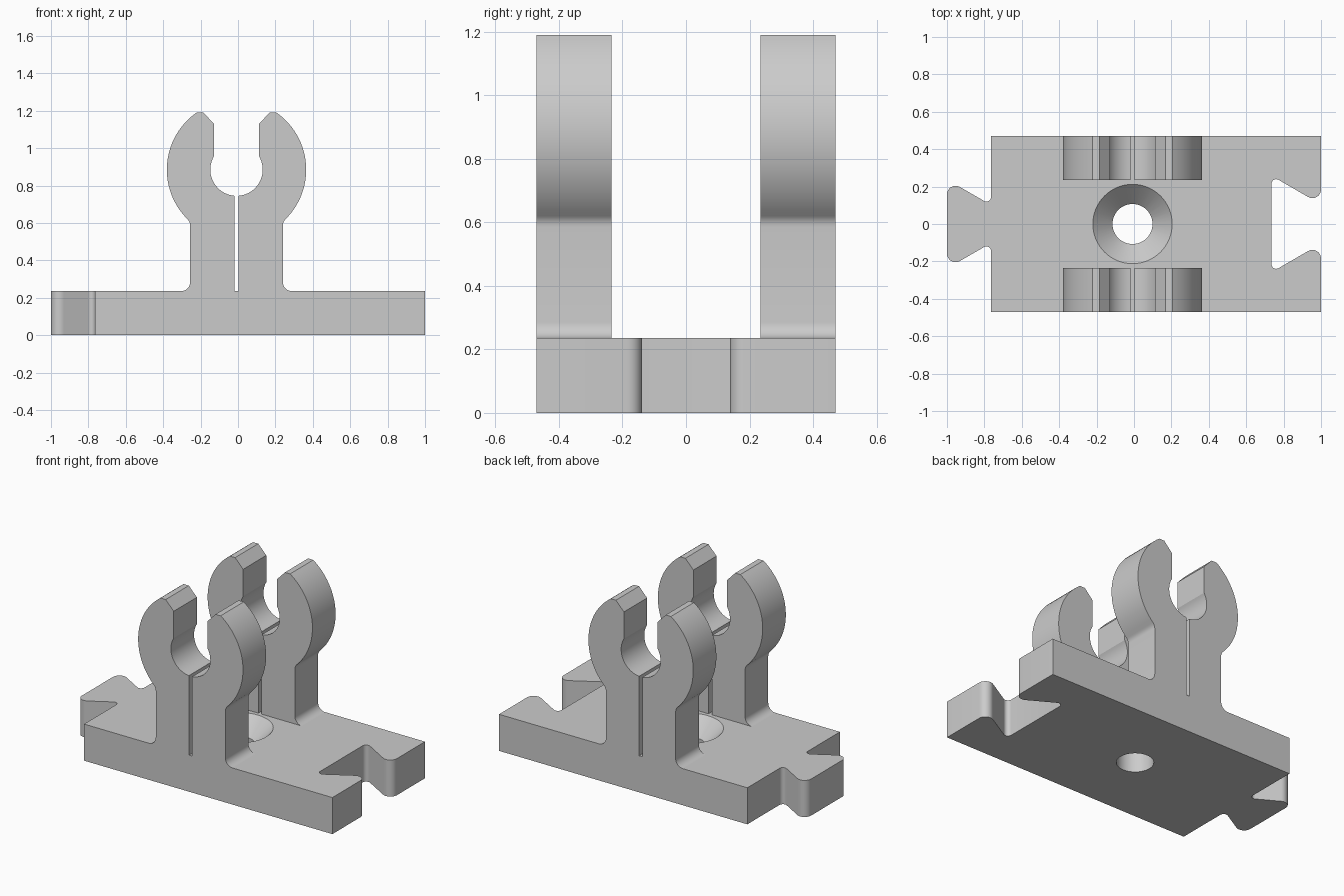
import bpy
import bmesh
from math import sin, cos, tan, radians, degrees, asin, acos, atan2, sqrt
from mathutils import Vector, Matrix

cube = bpy.data.objects.get("Cube")
if cube:
    bpy.data.objects.remove(cube, do_unlink=True)

grey = bpy.data.materials.new("plain grey")
grey.use_nodes = True
grey.diffuse_color = (0.6, 0.6, 0.6, 1)
grey.node_tree.nodes["Principled BSDF"].inputs["Base Color"].default_value = (0.6, 0.6, 0.6, 1)

BASE_H = 0.235      # thickness of the base
HALF_W = 0.47       # half depth of the base
CX = -0.008         # centre of the clips and screw hole


def arc(cx, cy, r, start, end, steps):
    angles = [radians(start + (end - start) * i / steps) for i in range(steps + 1)]
    return [(cx + r * cos(a), cy + r * sin(a)) for a in angles]


def rounded(corners, steps=8):
    """Polygon from (x, y, radius) corners, each filleted by its radius."""
    out = []
    for i, (x, y, r) in enumerate(corners):
        p = Vector((x, y))
        if r == 0:
            out.append((x, y))
            continue
        a = (Vector(corners[i - 1][:2]) - p).normalized()
        b = (Vector(corners[(i + 1) % len(corners)][:2]) - p).normalized()
        half = a.angle(b) / 2
        centre = p + (a + b).normalized() * (r / sin(half))
        va = p + a * (r / tan(half)) - centre
        vb = p + b * (r / tan(half)) - centre
        sweep = va.angle_signed(vb)   # clockwise positive
        for k in range(steps + 1):
            out.append(tuple(centre + Matrix.Rotation(-sweep * k / steps, 2) @ va))
    return out


def extrude(name, points, place, direction):
    """Solid from a 2D outline, put in space by place() and swept along direction."""
    bm = bmesh.new()
    face = bm.faces.new([bm.verts.new(place(u, v)) for u, v in points])
    swept = bmesh.ops.extrude_face_region(bm, geom=[face], use_keep_orig=True)
    moved = [g for g in swept["geom"] if isinstance(g, bmesh.types.BMVert)]
    bmesh.ops.translate(bm, verts=moved, vec=direction)
    bmesh.ops.recalc_face_normals(bm, faces=bm.faces)
    mesh = bpy.data.meshes.new(name)
    bm.to_mesh(mesh)
    bm.free()
    mesh.materials.append(grey)
    obj = bpy.data.objects.new(name, mesh)
    bpy.context.collection.objects.link(obj)
    return obj


def activate(obj):
    bpy.ops.object.select_all(action='DESELECT')
    obj.select_set(True)
    bpy.context.view_layer.objects.active = obj


def smooth(obj):
    activate(obj)
    bpy.ops.object.shade_smooth_by_angle(angle=radians(25))


# Base outline: dovetail tongue on one end, matching socket on the other
back_half = [
    (1.0, 0.1045, 0.046), (1.0, HALF_W, 0), (-0.765, HALF_W, 0),
    (-0.765, 0.102, 0.024), (-1.0, 0.238, 0.046),
]
socket = (0.735, 0.258, 0.025)
half = [socket] + back_half
outline = half + [(x, -y, r) for x, y, r in reversed(half)]
base = extrude("base", rounded(outline), lambda u, v: (u, v, 0), (0, 0, BASE_H))

# Countersunk screw hole through the base
R_HOLE, R_HEAD = 0.107, 0.212
margin = 0.03
bpy.ops.mesh.primitive_cylinder_add(vertices=64, radius=R_HOLE, depth=0.4,
                                    location=(CX, 0, 0))
hole_cutter = bpy.context.object
hole_cutter.name = "hole_cutter"
depth = R_HEAD - R_HOLE + 2 * margin
bpy.ops.mesh.primitive_cone_add(vertices=64, radius1=R_HOLE - margin, radius2=R_HEAD + margin,
                                depth=depth, location=(CX, 0, BASE_H + margin - depth / 2))
sink_cutter = bpy.context.object
sink_cutter.name = "countersink_cutter"
for cutter in (hole_cutter, sink_cutter):
    cutter.hide_render = True
    cutter.data.materials.append(grey)
    mod = base.modifiers.new("cut", 'BOOLEAN')
    mod.operation = 'DIFFERENCE'
    mod.solver = 'EXACT'
    mod.object = cutter
    activate(base)
    bpy.ops.object.modifier_apply(modifier=mod.name)
    bpy.data.objects.remove(cutter, do_unlink=True)
smooth(base)

# Clip arm outline: stem with filleted foot and neck, round jaw, chamfered tip
ZC, R_OUT, R_IN = 0.885, 0.3725, 0.14
STEM, SLOT, MOUTH, FILLET = 0.2475, 0.0118, 0.12, 0.05
TOP = 1.19
fx = STEM + FILLET
neck_drop = sqrt((R_OUT + FILLET) ** 2 - fx ** 2)
neck_angle = degrees(atan2(neck_drop, fx))
arm = [(SLOT, BASE_H)]
arm += arc(fx, BASE_H + FILLET, FILLET, 270, 180, 8)
arm += arc(fx, ZC - neck_drop, FILLET, 180, 180 - neck_angle, 6)
arm += arc(0, ZC, R_OUT, -neck_angle, degrees(asin((TOP - ZC) / R_OUT)), 28)[1:]
arm += [(0.177, TOP), (MOUTH, 1.13)]
arm += arc(0, ZC, R_IN, degrees(acos(MOUTH / R_IN)), -degrees(acos(SLOT / R_IN)), 24)

# Two clips, each a mirrored pair of arms with a thin slot between
for row, y in (("front", -HALF_W), ("back", HALF_W / 2)):
    for side, s in (("left", 1), ("right", -1)):
        smooth(extrude(f"{row}_clip_arm_{side}", arm,
                       lambda u, v: (CX + s * u, y, v), (0, HALF_W / 2, 0)))
